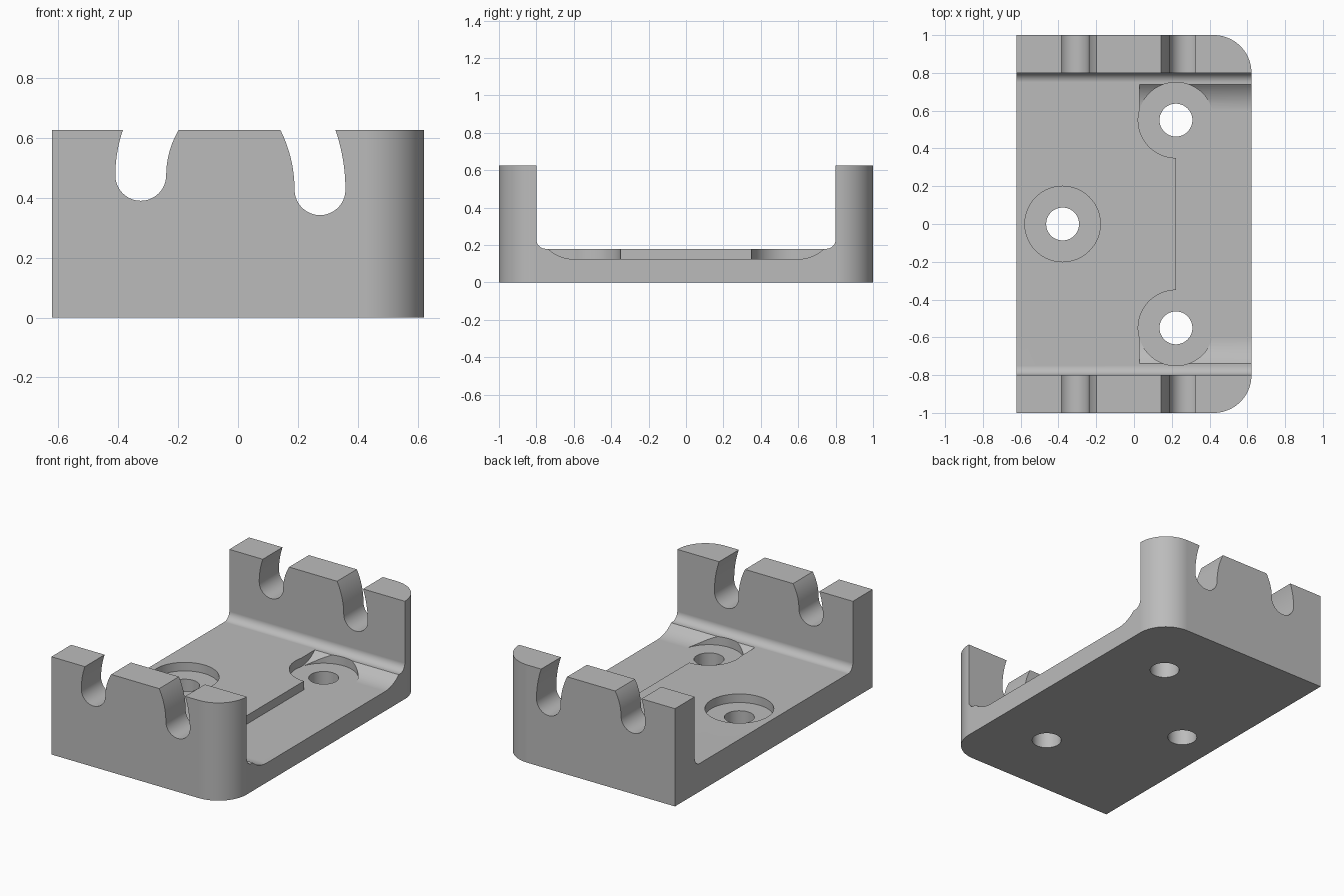
import bpy
import bmesh
from math import sin, cos, pi, radians, sqrt, asin

cube = bpy.data.objects.get("Cube")
if cube:
    bpy.data.objects.remove(cube, do_unlink=True)

grey = bpy.data.materials.new("plain grey")
grey.use_nodes = True
grey.diffuse_color = (0.5, 0.5, 0.5, 1)
grey.node_tree.nodes["Principled BSDF"].inputs["Base Color"].default_value = (0.5, 0.5, 0.5, 1)

HALF_X, TOP, FLOOR, RECESS = 0.622, 0.626, 0.18, 0.125
PLACE = {"x": lambda a, b, t: (t, a, b),
         "y": lambda a, b, t: (a, t, b),
         "z": lambda a, b, t: (a, b, t)}


def arc(cx, cy, r, start, end, n=16):
    """Points on an arc, angles in degrees."""
    angles = [radians(start + (end - start) * i / n) for i in range(n + 1)]
    return [(cx + r * cos(t), cy + r * sin(t)) for t in angles]


def prism(name, outline, axis, lo, hi):
    """Extrude a flat outline along an axis."""
    bm = bmesh.new()
    face = bm.faces.new([bm.verts.new(PLACE[axis](a, b, lo)) for a, b in outline])
    ext = bmesh.ops.extrude_face_region(bm, geom=[face])["geom"]
    bmesh.ops.translate(bm, vec=PLACE[axis](0, 0, hi - lo),
                        verts=[v for v in ext if isinstance(v, bmesh.types.BMVert)])
    bmesh.ops.recalc_face_normals(bm, faces=bm.faces)
    mesh = bpy.data.meshes.new(name)
    bm.to_mesh(mesh)
    bm.free()
    obj = bpy.data.objects.new(name, mesh)
    bpy.context.collection.objects.link(obj)
    mesh.materials.append(grey)
    return obj


def carve(target, cutter, operation="DIFFERENCE"):
    """Apply a boolean and discard the cutter."""
    mod = target.modifiers.new("carve", "BOOLEAN")
    mod.operation, mod.solver, mod.object = operation, "EXACT", cutter
    bpy.context.view_layer.objects.active = target
    bpy.ops.object.modifier_apply(modifier=mod.name)
    bpy.data.objects.remove(cutter, do_unlink=True)


def cylinder(x, y, r, lo, hi):
    return prism("round_cutter", arc(x, y, r, 0, 360, 64)[:-1], "z", lo, hi)


def slot(x, z, r, bend, side):
    """Curved slot outline: round bottom, mouth leaning towards side."""
    cx, top = x + side * bend, TOP + 0.05

    def edge(radius):
        end = asin((top - z) / radius)
        return [(cx - side * radius * cos(end * i / 12), z + radius * sin(end * i / 12))
                for i in range(13)]
    left, right = edge(bend + side * r), edge(bend - side * r)
    return left[::-1] + arc(x, z, r, 180, 360, 24)[1:-1] + right


# Channel body: floor, two end walls and inner fillets
half = [(1, 0), (1, TOP), (0.8, TOP)] + arc(0.75, FLOOR + 0.05, 0.05, 0, -90, 12)
body = prism("bracket_body", half + [(-y, z) for y, z in reversed(half)], "x", -0.7, 0.7)

# Plan outline with two rounded corners
r = 0.2
plan = ([(-HALF_X, 1.1), (-HALF_X, -1.1), (HALF_X - r, -1.1)]
        + arc(HALF_X - r, -1 + r, r, -90, 0, 20)
        + arc(HALF_X - r, 1 - r, r, 0, 90, 20) + [(HALF_X - r, 1.1)])
carve(body, prism("plan_cutter", plan, "z", -0.1, 1), "INTERSECT")

# Recess in the floor with curved ends
reach = sqrt(r ** 2 - (RECESS + r - FLOOR) ** 2)
sweep = radians(-90) + asin(reach / r)
ramp = arc(0.6, RECESS + r, r, -90, sweep * 180 / pi, 10)
side = ramp + [(ramp[-1][0], 0.2)]
carve(body, prism("recess_cutter", side + [(-y, z) for y, z in reversed(side)], "x", 0.222, 0.8))
for s in (1, -1):
    corner = [(0.57, 0.2), (0.57, RECESS)] + side
    carve(body, prism("corner_cutter", [(s * y, z) for y, z in corner], "x", 0.028, 0.3))

# Counterbored screw holes
for x, y in ((-0.378, 0), (0.222, 0.55), (0.222, -0.55)):
    carve(body, cylinder(x, y, 0.2, RECESS, 0.4))
    carve(body, cylinder(x, y, 0.087, -0.1, 0.4))

# Curved slots through both end walls
for shape in (slot(-0.325, 0.475, 0.085, 0.38, 1), slot(0.274, 0.427, 0.085, 0.53, -1)):
    carve(body, prism("slot_cutter", shape, "y", -1.2, 1.2))

# Smooth curved walls, crisp edges
bpy.ops.object.select_all(action="DESELECT")
body.select_set(True)
bpy.context.view_layer.objects.active = body
bpy.ops.object.shade_smooth_by_angle(angle=radians(25))
weighted = body.modifiers.new("even shading", "WEIGHTED_NORMAL")
weighted.keep_sharp = True
